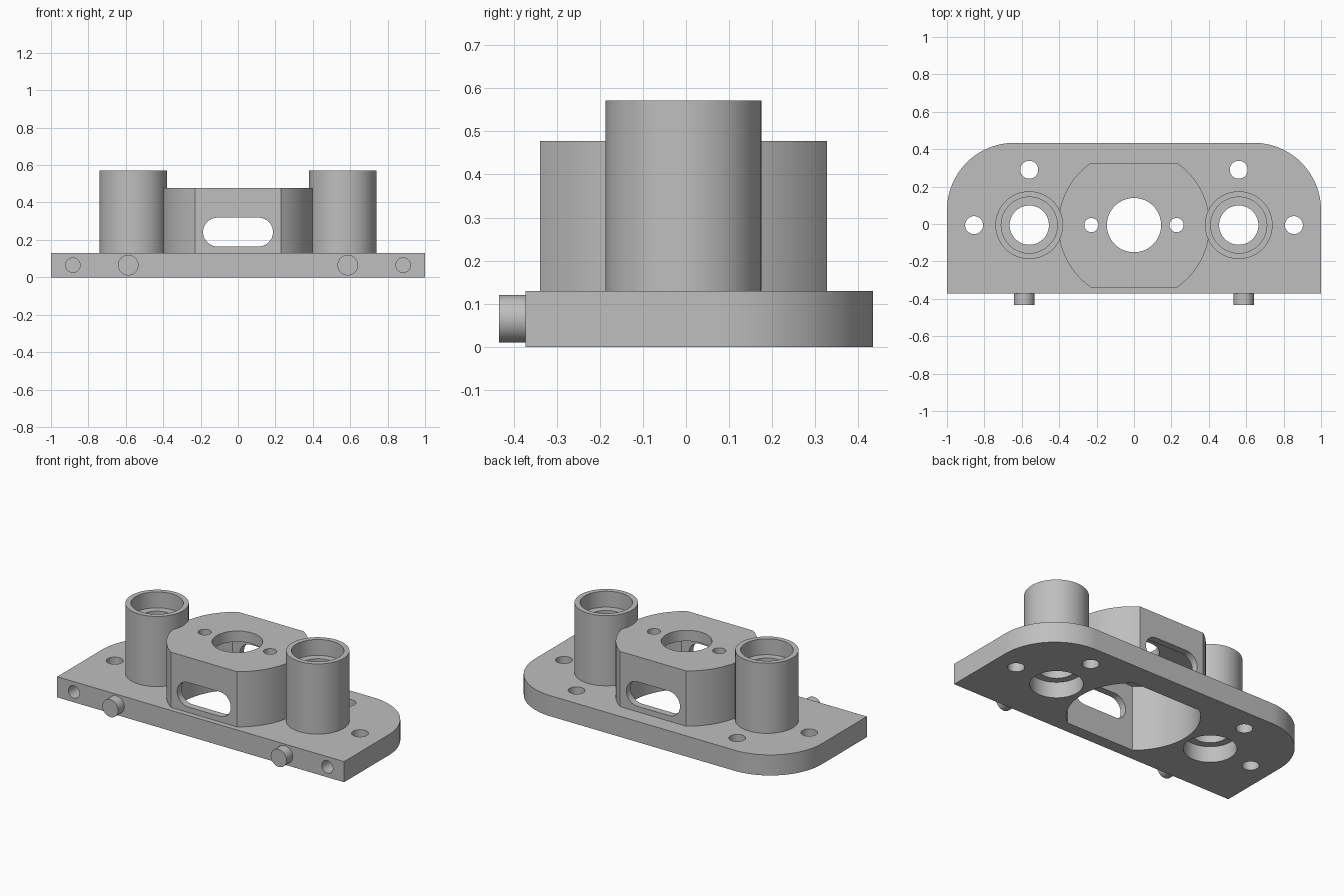
import bpy
import bmesh
from math import cos, sin, pi, sqrt, acos

cube = bpy.data.objects.get("Cube")
if cube:
    bpy.data.objects.remove(cube, do_unlink=True)

grey = bpy.data.materials.new("machined_grey")
grey.use_nodes = True
COLOUR = (0.52, 0.52, 0.52, 1)
grey.diffuse_color = COLOUR
grey.node_tree.nodes["Principled BSDF"].inputs["Base Color"].default_value = COLOUR

CY = -0.006          # y of the bore centre line
PLATE_TOP = 0.13
FRONT, BACK = -0.372, 0.434


def prism(name, outline, low, high, axis="Z"):
    """Extrude an outline along z, or an x-z outline along y."""
    bm = bmesh.new()

    def place(p, h):
        return (p[0], p[1], h) if axis == "Z" else (p[0], h, p[1])

    bottom = [bm.verts.new(place(p, low)) for p in outline]
    top = [bm.verts.new(place(p, high)) for p in outline]
    bm.faces.new(bottom)
    bm.faces.new(top)
    for i in range(len(outline)):
        j = (i + 1) % len(outline)
        bm.faces.new((bottom[i], bottom[j], top[j], top[i]))
    bmesh.ops.recalc_face_normals(bm, faces=bm.faces)
    mesh = bpy.data.meshes.new(name)
    bm.to_mesh(mesh)
    bm.free()
    mesh.materials.append(grey)
    obj = bpy.data.objects.new(name, mesh)
    bpy.context.collection.objects.link(obj)
    return obj


def arc(cx, cy, r, start, end, steps):
    return [(cx + r * cos(start + (end - start) * i / steps),
             cy + r * sin(start + (end - start) * i / steps))
            for i in range(steps + 1)]


def circle(cx, cy, r, steps=64):
    return arc(cx, cy, r, 0, 2 * pi, steps)[:-1]


def flatted_circle(r, flat):
    """Circle with its front and back cut off straight."""
    a = pi / 2 - acos(flat / r)
    return arc(0, CY, r, -a, a, 32) + arc(0, CY, r, pi - a, pi + a, 32)


def combine(body, other, operation):
    mod = body.modifiers.new("combine", "BOOLEAN")
    mod.operation = operation
    mod.solver = "EXACT"
    mod.object = other
    bpy.context.view_layer.update()
    graph = bpy.context.evaluated_depsgraph_get()
    mesh = bpy.data.meshes.new_from_object(body.evaluated_get(graph))
    body.modifiers.clear()
    body.data = mesh
    bpy.data.objects.remove(other, do_unlink=True)


# Base plate with two rounded back corners
R = 0.36
body = prism("bracket_body",
             [(-1, FRONT), (1, FRONT)]
             + arc(1 - R, BACK - R, R, 0, pi / 2, 24)
             + arc(R - 1, BACK - R, R, pi / 2, pi, 24), 0, PLATE_TOP)

# Central housing and side towers
combine(body, prism("housing", flatted_circle(0.405, 0.333), 0.05, 0.478), "UNION")
for side in (-1, 1):
    combine(body, prism("tower", circle(side * 0.56, CY, 0.181), 0.05, 0.572), "UNION")

# Housing cavity, top bore and slot through front and back walls
combine(body, prism("cavity", flatted_circle(0.375, 0.29), -0.1, 0.41), "DIFFERENCE")
combine(body, prism("top_bore", circle(0, CY, 0.145), 0.3, 0.6), "DIFFERENCE")
slot = arc(0.11, 0.242, 0.077, -pi / 2, pi / 2, 20) + arc(-0.11, 0.242, 0.077, pi / 2, 1.5 * pi, 20)
combine(body, prism("slot", slot, -0.6, 0.6, "Y"), "DIFFERENCE")

for side in (-1, 1):
    # Tower bore with a wider recess at each end
    x = side * 0.56
    for r, low, high in ((0.105, -0.1, 0.7), (0.15, 0.472, 0.7), (0.15, -0.1, 0.1)):
        combine(body, prism("bore", circle(x, CY, r), low, high), "DIFFERENCE")
    # Screw holes in the plate and the housing top
    for hx, hy, r, low, high in ((0.56, 0.29, 0.048, -0.1, 0.3),
                                 (0.855, CY, 0.048, -0.1, 0.3),
                                 (0.228, CY, 0.038, 0.3, 0.6)):
        combine(body, prism("screw_hole", circle(side * hx, hy, r, 40), low, high), "DIFFERENCE")
    # Blind hole in the front edge
    combine(body, prism("edge_hole", circle(side * 0.883, 0.065, 0.039, 40),
                        FRONT - 0.1, FRONT + 0.2, "Y"), "DIFFERENCE")

# Locating pins on the front edge
pins = [prism(name, circle(side * 0.587, 0.065, 0.055, 48), -0.434, FRONT + 0.02, "Y")
        for name, side in (("left_pin", 1), ("right_pin", -1))]

# Smooth curved walls, crisp edges
bpy.ops.object.select_all(action="DESELECT")
for obj in [body] + pins:
    obj.select_set(True)
bpy.context.view_layer.objects.active = body
bpy.ops.object.shade_smooth_by_angle(angle=pi / 6)
